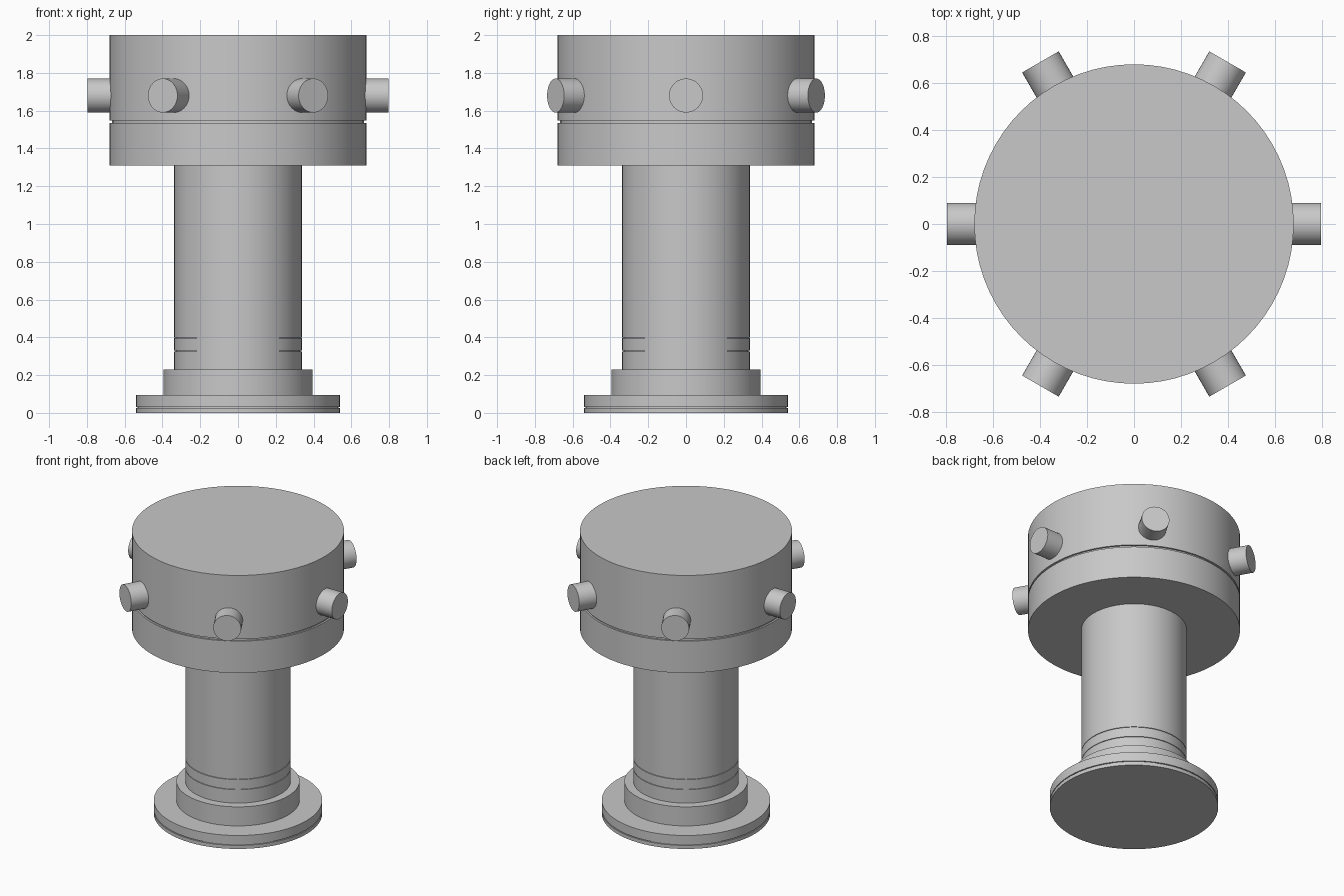
import bpy, bmesh, math
from mathutils import Matrix

cube = bpy.data.objects.get("Cube")
if cube:
    bpy.data.objects.remove(cube, do_unlink=True)

grey = bpy.data.materials.new("plain grey")
grey.use_nodes = True
colour = (0.58, 0.58, 0.58, 1)
grey.diffuse_color = colour
grey.node_tree.nodes["Principled BSDF"].inputs["Base Color"].default_value = colour


def lathe(name, profile, segments=72):
    """Turn a (radius, height) profile about z and cap both ends."""
    bm = bmesh.new()
    rings = []
    for r, z in profile:
        ring = []
        for i in range(segments):
            a = math.tau * i / segments
            ring.append(bm.verts.new((r * math.cos(a), r * math.sin(a), z)))
        rings.append(ring)
    for low, high in zip(rings, rings[1:]):
        for i in range(segments):
            j = (i + 1) % segments
            bm.faces.new((low[i], low[j], high[j], high[i]))
    bm.faces.new(list(reversed(rings[0])))
    bm.faces.new(rings[-1])
    mesh = bpy.data.meshes.new(name)
    bm.to_mesh(mesh)
    bm.free()
    mesh.materials.append(grey)
    obj = bpy.data.objects.new(name, mesh)
    bpy.context.collection.objects.link(obj)
    bpy.ops.object.select_all(action='DESELECT')
    obj.select_set(True)
    bpy.context.view_layer.objects.active = obj
    bpy.ops.object.shade_smooth_by_angle(angle=math.radians(30))
    return obj


def grooved(radius, bottom, top, grooves, depth, width):
    """Straight-sided profile with narrow square grooves."""
    points = [(radius, bottom)]
    for z in grooves:
        lo, hi = z - width / 2, z + width / 2
        points += [(radius, lo), (radius - depth, lo), (radius - depth, hi), (radius, hi)]
    return points + [(radius, top)]


# Stepped foot
lathe("base_flange", grooved(0.54, 0, 0.095, [0.028], 0.008, 0.006))
lathe("base_collar", [(0.395, 0.09), (0.395, 0.23)])

# Column with two fine rings
lathe("column", grooved(0.338, 0.22, 1.32, [0.327, 0.398], 0.006, 0.004))

# Broad head with a seam groove
lathe("head", grooved(0.68, 1.31, 2.0, [1.542], 0.012, 0.014))

# Six radial pegs around the head
for i in range(6):
    peg = lathe(f"peg_{i + 1}", [(0.09, 0.6), (0.09, 0.797)], 40)
    peg.matrix_world = (Matrix.Translation((0, 0, 1.68))
                        @ Matrix.Rotation(math.tau * i / 6, 4, 'Z')
                        @ Matrix.Rotation(math.pi / 2, 4, 'Y'))
